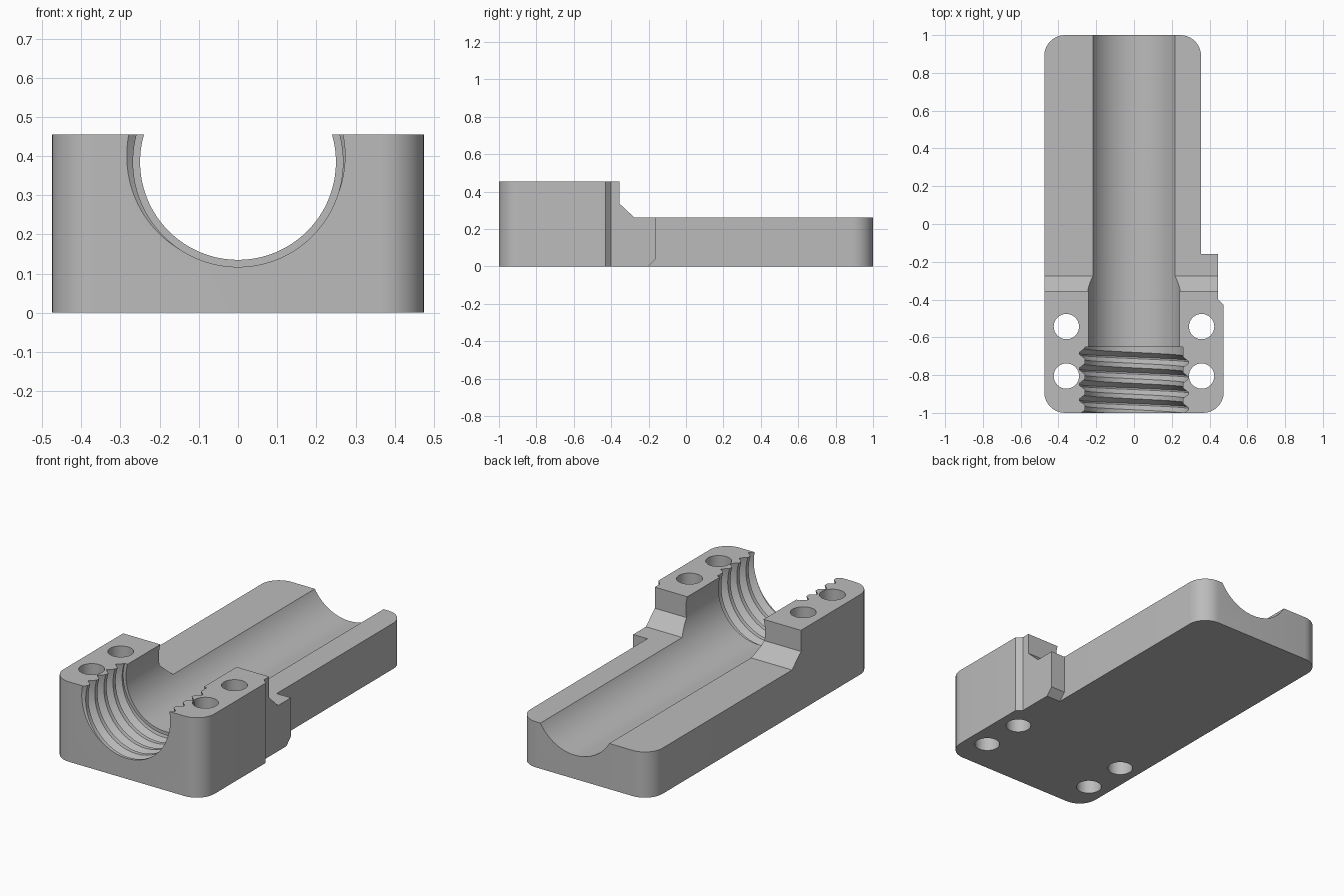
import bpy, bmesh
from math import sin, cos, pi, radians
from mathutils import Vector

default = bpy.data.objects.get("Cube")
if default:
    bpy.data.objects.remove(default, do_unlink=True)

HEIGHT = 0.455
AXIS_Z = 0.385       # height of the bore axis
BORE_R = 0.25

grey = bpy.data.materials.new("plain grey")
grey.use_nodes = True
colour = (0.5, 0.5, 0.5, 1)
grey.diffuse_color = colour
grey.node_tree.nodes["Principled BSDF"].inputs["Base Color"].default_value = colour


def make_object(name, bm):
    bmesh.ops.recalc_face_normals(bm, faces=bm.faces)
    mesh = bpy.data.meshes.new(name)
    bm.to_mesh(mesh)
    bm.free()
    mesh.materials.append(grey)
    obj = bpy.data.objects.new(name, mesh)
    bpy.context.collection.objects.link(obj)
    return obj


def prism(name, points, offset):
    """Extrude a flat polygon along an offset."""
    bm = bmesh.new()
    face = bm.faces.new([bm.verts.new(p) for p in points])
    new = bmesh.ops.extrude_face_region(bm, geom=[face])["geom"]
    verts = [g for g in new if isinstance(g, bmesh.types.BMVert)]
    bmesh.ops.translate(bm, verts=verts, vec=offset)
    return make_object(name, bm)


def rod(name, centre, radius, offset, u, v, steps):
    """Cylinder whose end circle lies in the plane of u and v."""
    c, u, v = Vector(centre), Vector(u), Vector(v)
    ring = [c + radius * (u * cos(2 * pi * i / steps) + v * sin(2 * pi * i / steps))
            for i in range(steps)]
    return prism(name, ring, offset)


def rounded(corners, steps=10):
    """Round square outline corners that carry a radius."""
    result = []
    for i, (x, y, r) in enumerate(corners):
        p = Vector((x, y, 0))
        if not r:
            result.append(p)
            continue
        a = (Vector((*corners[i - 1][:2], 0)) - p).normalized()
        b = (Vector((*corners[(i + 1) % len(corners)][:2], 0)) - p).normalized()
        for k in range(steps + 1):
            t = pi / 2 * k / steps
            result.append(p + r * (a * (1 - sin(t)) + b * (1 - cos(t))))
    return result


def cut(target, cutter):
    cutter.hide_render = True
    mod = target.modifiers.new("cut", "BOOLEAN")
    mod.operation = "DIFFERENCE"
    mod.solver = "EXACT"
    mod.object = cutter
    bpy.context.view_layer.objects.active = target
    bpy.ops.object.modifier_apply(modifier=mod.name)
    bpy.data.objects.remove(cutter, do_unlink=True)


# Block with rounded corners and a stepped side tab
R = 0.11
outline = rounded([(-0.475, -1, R), (0.475, -1, R), (0.475, -0.43, 0),
                   (0.445, -0.4, 0), (0.445, -0.16, 0), (0.355, -0.16, 0),
                   (0.355, 1, R), (-0.475, 1, R)])
block = prism("clamp_block", outline, (0, 0, HEIGHT))

# Lower rear deck with a sloped step
step = [(-0.355, 0.6), (-0.355, 0.335), (-0.275, 0.26), (1.2, 0.26), (1.2, 0.6)]
cut(block, prism("deck_cutter", [(-1, y, z) for y, z in step], (2, 0, 0)))

# Bevel under the side tab
bevel = [(-0.2, 0), (-0.16, 0.04), (-0.1, 0.04), (-0.1, -0.1), (-0.2, -0.1)]
cut(block, prism("tab_cutter", [(0.355, y, z) for y, z in bevel], (0.3, 0, 0)))

# Long bore
cut(block, rod("bore_cutter", (0, -1.2, AXIS_Z), BORE_R, (0, 2.4, 0),
               (1, 0, 0), (0, 0, 1), 128))


# Threaded mouth: a wedge of helical sections swept under the axis
def thread_cutter():
    pitch, minor, major = 0.082, 0.268, 0.298
    front, back, first = -1.15, -0.65, -1.016
    groove = [(-0.029, minor), (-0.004, major), (0.004, major), (0.029, minor)]
    bm = bmesh.new()
    sections = []
    steps = 92
    for i in range(steps + 1):
        t = radians(-25 + 230 * i / steps)     # 0 is the left wall, pi the right
        shift = -pitch * t / (2 * pi)
        profile = [(front, 0), (front, minor)]
        for k in range(5):
            profile += [(first + k * pitch + shift + dy, r) for dy, r in groove]
        profile += [(back, minor), (back, 0)]
        sections.append([bm.verts.new((-r * cos(t), y, AXIS_Z - r * sin(t)))
                         for y, r in profile])
    for a, b in zip(sections, sections[1:]):
        for j in range(len(a) - 1):
            bm.faces.new((a[j], a[j + 1], b[j + 1], b[j]))
    bm.faces.new(sections[0])
    bm.faces.new(sections[-1])
    bmesh.ops.remove_doubles(bm, verts=bm.verts, dist=1e-5)
    bmesh.ops.triangulate(bm, faces=bm.faces)
    return make_object("thread_cutter", bm)


cut(block, thread_cutter())

# Four bolt holes
for x in (-0.358, 0.358):
    for y in (-0.543, -0.805):
        cut(block, rod("hole_cutter", (x, y, -0.1), 0.067, (0, 0, 0.8),
                       (1, 0, 0), (0, 1, 0), 48))

# Smooth curved walls, crisp edges
bpy.ops.object.select_all(action="DESELECT")
block.select_set(True)
bpy.context.view_layer.objects.active = block
bpy.ops.object.shade_smooth_by_angle(angle=radians(25))
